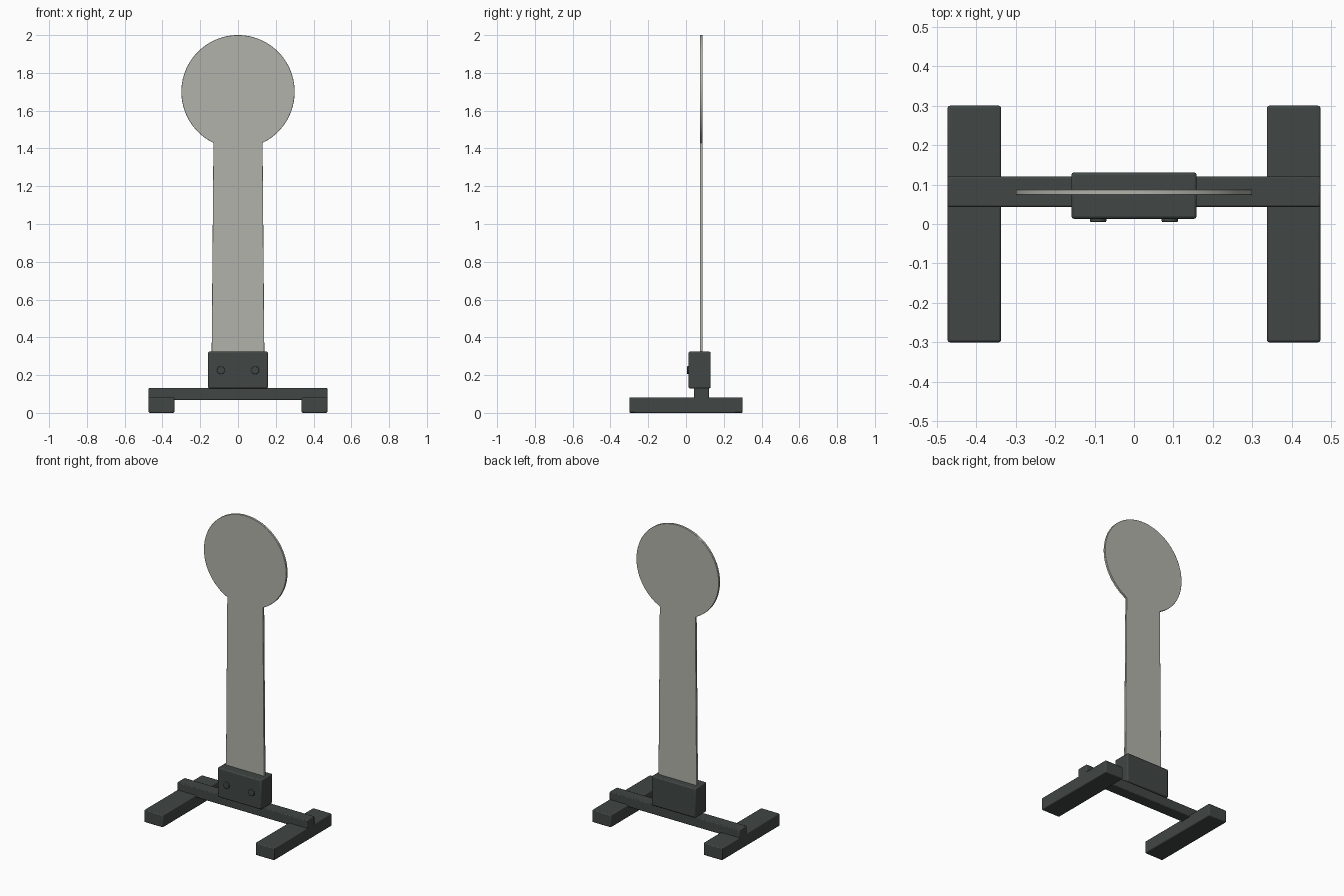
import bpy, bmesh, math
from mathutils import Matrix

if "Cube" in bpy.data.objects:
    bpy.data.objects.remove(bpy.data.objects["Cube"])


def material(name, rgb):
    m = bpy.data.materials.new(name)
    m.diffuse_color = (*rgb, 1)
    m.use_nodes = True
    m.node_tree.nodes["Principled BSDF"].inputs["Base Color"].default_value = m.diffuse_color
    return m


DARK = material("dark grey metal", (0.052, 0.063, 0.060))
PALE = material("pale grey plate", (0.45, 0.45, 0.41))


def finish(name, bm, mat, bevel=0):
    bmesh.ops.recalc_face_normals(bm, faces=bm.faces)
    me = bpy.data.meshes.new(name)
    bm.to_mesh(me)
    bm.free()
    me.materials.append(mat)
    ob = bpy.data.objects.new(name, me)
    bpy.context.collection.objects.link(ob)
    if bevel:
        b = ob.modifiers.new("edge", 'BEVEL')
        b.width, b.segments, b.limit_method = bevel, 2, 'ANGLE'
        b.angle_limit = math.radians(40)
    bpy.ops.object.select_all(action='DESELECT')
    ob.select_set(True)
    bpy.context.view_layer.objects.active = ob
    bpy.ops.object.shade_smooth_by_angle(angle=math.radians(30))
    return ob


def box(name, lo, hi, bevel):
    bm = bmesh.new()
    bmesh.ops.create_cube(bm, size=1)
    for v in bm.verts:
        v.co = [hi[i] if v.co[i] > 0 else lo[i] for i in range(3)]
    return finish(name, bm, DARK, bevel)


# Base: two feet joined by a crossbar, with a clamp block on top
for side, x in (("left", -0.405), ("right", 0.405)):
    box(side + "_foot", (x - 0.068, -0.3, 0), (x + 0.068, 0.3, 0.082), 0.006)
box("crossbar", (-0.473, 0.043, 0.068), (0.473, 0.121, 0.132), 0.005)
box("clamp_block", (-0.159, 0.013, 0.13), (0.159, 0.131, 0.324), 0.007)

# Bolt heads on the clamp front
for side, x in (("left", -0.091), ("right", 0.091)):
    bm = bmesh.new()
    bmesh.ops.create_cone(bm, cap_ends=True, segments=24, radius1=0.021, radius2=0.021, depth=0.02,
                          matrix=Matrix.Translation((x, 0.015, 0.226)) @ Matrix.Rotation(math.pi / 2, 4, 'X'))
    finish(side + "_bolt", bm, DARK, 0.003)

# Paddle: slightly tapered stem running into a round disc, as one outline
R, ZC, NECK = 0.3, 1.7, 0.13
start = -math.pi / 2 + math.asin(NECK / R)
sweep = 2 * math.pi - 2 * math.asin(NECK / R)
steps = 80
outline = [(-0.14, 0.25), (0.14, 0.25)]
outline += [(R * math.cos(start + sweep * i / steps), ZC + R * math.sin(start + sweep * i / steps))
            for i in range(steps + 1)]
bm = bmesh.new()
face = bm.faces.new([bm.verts.new((x, 0.073, z)) for x, z in outline])
ext = bmesh.ops.extrude_face_region(bm, geom=[face])
bmesh.ops.translate(bm, vec=(0, 0.015, 0), verts=[g for g in ext["geom"] if isinstance(g, bmesh.types.BMVert)])
finish("paddle", bm, PALE, 0.002)
